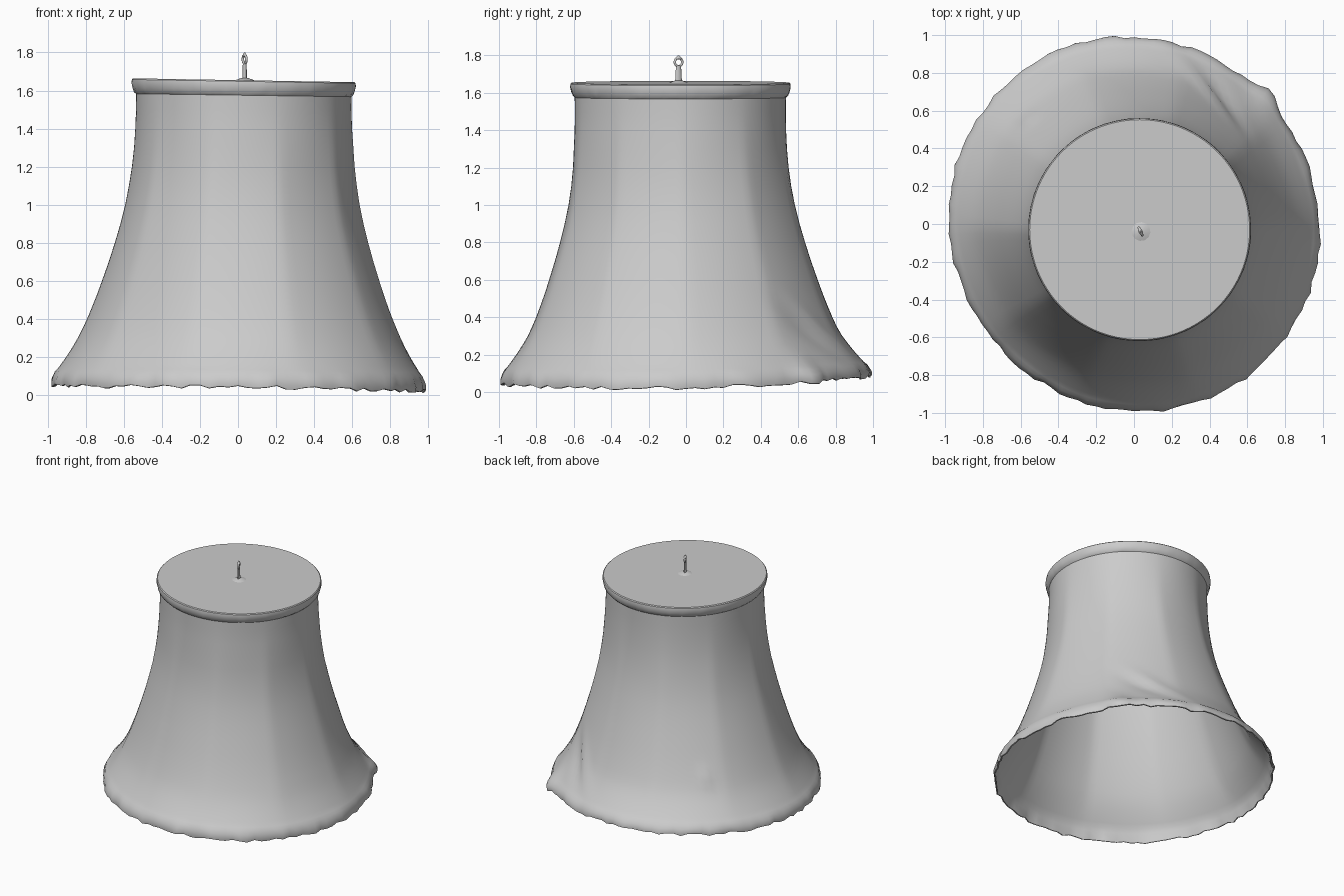
import bpy, bmesh, math, random
from mathutils import Matrix, Vector

if "Cube" in bpy.data.objects:
    bpy.data.objects.remove(bpy.data.objects["Cube"])

random.seed(4)
SEG = 120
TOP_C = Vector((0.03, -0.03))
jag = [random.uniform(-1, 1) for _ in range(SEG)]
jag2 = [random.uniform(-1, 1) for _ in range(SEG)]


def place(r, z, a, i=0, ruffle=0.0):
    """Point on the slightly leaning, hand-sewn shade."""
    c = TOP_C * min(1, max(0, z / 1.3))
    low = min(1, max(0, 1 - (z - 0.04) / 0.3))
    high = max(0, (z - 1.3) / 0.35)
    # hem rises at the back, dips at the right; the top tilts slightly
    lift = low * (0.02 * math.sin(a) + 0.025 * math.sin(a) ** 2 - 0.014 * math.cos(a))
    lift -= high * 0.010 * math.cos(a)
    # the wide end is a little oval along one diagonal
    r -= 0.02 * math.sin(2 * a) * max(0, 1 - z / 0.9)
    r += ruffle * 0.008 * jag[i]
    z += lift + ruffle * 0.008 * jag2[i]
    return (c.x + r * math.cos(a), c.y + r * math.sin(a) * (1 + 0.01 * low), z)


def finish(name, bm, angle):
    bmesh.ops.recalc_face_normals(bm, faces=bm.faces)
    me = bpy.data.meshes.new(name)
    bm.to_mesh(me)
    bm.free()
    ob = bpy.data.objects.new(name, me)
    bpy.context.collection.objects.link(ob)
    bpy.ops.object.select_all(action='DESELECT')
    ob.select_set(True)
    bpy.context.view_layer.objects.active = ob
    bpy.ops.object.shade_smooth_by_angle(angle=math.radians(angle))
    return ob


def revolve(name, profile, closed=False, caps=False, fold=None, angle=50):
    """Rings of (radius, height, ruffle) joined into a surface."""
    bm = bmesh.new()
    rings = []
    for r, z, ruf in profile:
        ring = []
        for i in range(SEG):
            a = math.tau * i / SEG
            rr = r + (fold(a, z) if fold else 0)
            ring.append(bm.verts.new(place(rr, z, a, i, ruf)))
        rings.append(ring)
    pairs = list(zip(rings, rings[1:]))
    if closed:
        pairs.append((rings[-1], rings[0]))
    for p, q in pairs:
        for i in range(SEG):
            j = (i + 1) % SEG
            bm.faces.new((p[i], p[j], q[j], q[i]))
    if caps:
        bm.faces.new(rings[0])
        bm.faces.new(rings[-1])
    return finish(name, bm, angle)


def wrinkles(a, z):
    """Flattened panels between ribs, back creases and a loose flap at the hem."""
    t = ((a + math.radians(71)) / math.radians(36)) % 1
    panel = -0.012 * (1 - (2 * t - 1) ** 2) * min(1, max(0, (1.6 - z) * 2))
    panel *= min(1, max(0, (z - 0.05) * 4))
    d = a - (0.88 + (0.48 - z) * 1.4)
    crease = 0.016 * math.exp(-(d / 0.06) ** 2) - 0.016 * math.exp(-((d + 0.17) / 0.08) ** 2)
    crease *= math.exp(-((z - 0.32) / 0.13) ** 2)
    pucker = 0.015 * math.exp(-((a - 2.36) / 0.05) ** 2 - ((z - 0.42) / 0.06) ** 2)
    flap = 0.045 * math.exp(-((a - 0.75) / 0.08) ** 2 - ((z - 0.06) / 0.09) ** 2)
    return panel + crease + pucker + flap


# Flared fabric shade with its hem: outer wall, ruffled edge, thin inner wall
curve = [(1.61, .566), (1.5, .566), (1.4, .570), (1.3, .577), (1.2, .586), (1.1, .600),
         (1.0, .617), (.9, .640), (.8, .667), (.7, .697), (.6, .730), (.55, .747),
         (.5, .765), (.45, .784), (.4, .804), (.35, .826), (.3, .849), (.25, .875),
         (.2, .904), (.16, .930), (.13, .950)]
outer = [(r, z, 0) for z, r in curve]
hem = [(.966, .112, .3), (.976, .085, .6), (.982, .06, 1), (.979, .038, 1.3),
       (.970, .036, 1.3), (.962, .06, .8), (.952, .10, .3)]
inner = [(r - 0.008, z, 0) for z, r in reversed(curve)]
revolve("fabric_shade", outer + hem + inner, closed=True, fold=wrinkles)

# Rolled binding at the top, closed by the flat lid
revolve("top_trim_and_lid", [(.555, 1.640, 0), (.558, 1.59, 0), (.566, 1.575, 0),
                             (.576, 1.585, .3), (.584, 1.605, .2), (.590, 1.63, .1),
                             (.588, 1.648, 0), (.582, 1.654, 0)], caps=True, angle=35)

# Finial: low base cone, thin stem, small loop and tip
base = Vector((0.035, -0.04, 0))
turn = Matrix.Rotation(math.radians(25), 4, 'Z')


def cone(bm, r1, r2, z1, z2, flat=1.0):
    m = (Matrix.Translation(base + Vector((0, 0, (z1 + z2) / 2))) @ turn
         @ Matrix.Diagonal((flat, 1, 1, 1)))
    bmesh.ops.create_cone(bm, cap_ends=True, segments=12, radius1=r1, radius2=r2,
                          depth=z2 - z1, matrix=m)


bm = bmesh.new()
cone(bm, .06, .016, 1.650, 1.667)
cone(bm, .020, .015, 1.66, 1.745, .55)
cone(bm, .022, .004, 1.782, 1.80, .5)
finish("finial_stem", bm, 50)

bpy.ops.mesh.primitive_torus_add(major_radius=.022, minor_radius=.007, major_segments=20,
                                 minor_segments=8, location=base + Vector((0, 0, 1.764)),
                                 rotation=(0, math.pi / 2, math.radians(25)))
bpy.context.object.name = "finial_loop"
bpy.ops.object.shade_smooth_by_angle(angle=math.radians(60))
